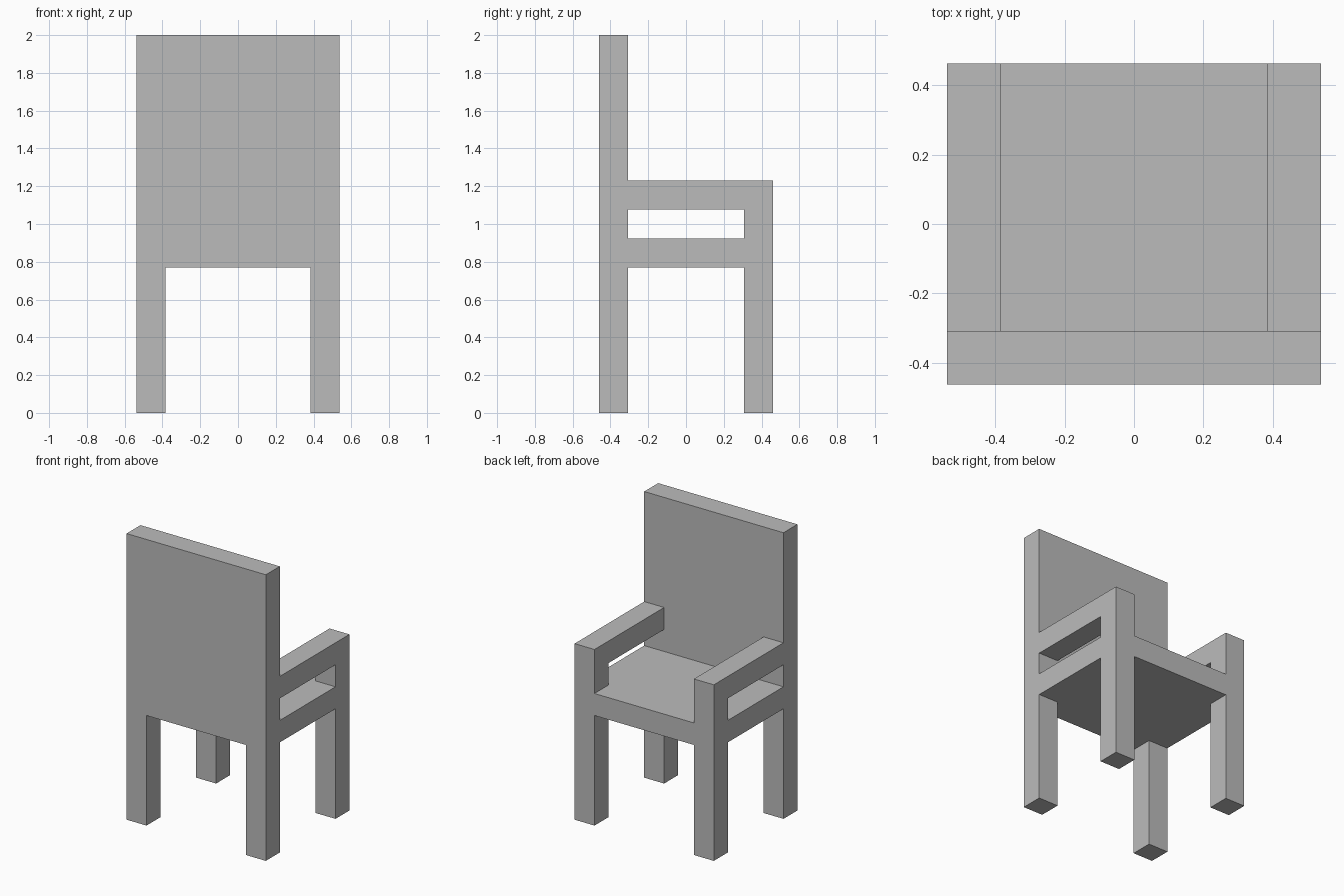
import bpy
import bmesh
from mathutils import Matrix, Vector

if "Cube" in bpy.data.objects:
    bpy.data.objects.remove(bpy.data.objects["Cube"], do_unlink=True)

# Every dimension is a multiple of the timber thickness
U = 2 / 13

grey = bpy.data.materials.new("plain_grey")
grey.use_nodes = True
grey.diffuse_color = (0.5, 0.5, 0.5, 1)
grey.node_tree.nodes["Principled BSDF"].inputs["Base Color"].default_value = grey.diffuse_color


def block(name, low, high):
    """Box between two corners, measured in timber thicknesses."""
    low, high = Vector(low) * U, Vector(high) * U
    bm = bmesh.new()
    matrix = Matrix.Translation((low + high) / 2) @ Matrix.Diagonal((*(high - low), 1))
    bmesh.ops.create_cube(bm, size=1, matrix=matrix)
    mesh = bpy.data.meshes.new(name)
    bm.to_mesh(mesh)
    bm.free()
    mesh.materials.append(grey)
    obj = bpy.data.objects.new(name, mesh)
    bpy.context.collection.objects.link(obj)


# Backrest panel and seat
block("backrest", (-3.5, -3, 5), (3.5, -2, 13))
block("seat", (-3.5, -2, 5), (3.5, 3, 6))

# Legs, arm posts and armrests on both sides
for side, x in (("left", 2.5), ("right", -3.5)):
    block(f"{side}_panel_leg", (x, -3, 0), (x + 1, -2, 5))
    block(f"{side}_seat_leg", (x, 2, 0), (x + 1, 3, 5))
    block(f"{side}_arm_post", (x, 2, 6), (x + 1, 3, 7))
    block(f"{side}_armrest", (x, -2, 7), (x + 1, 3, 8))
